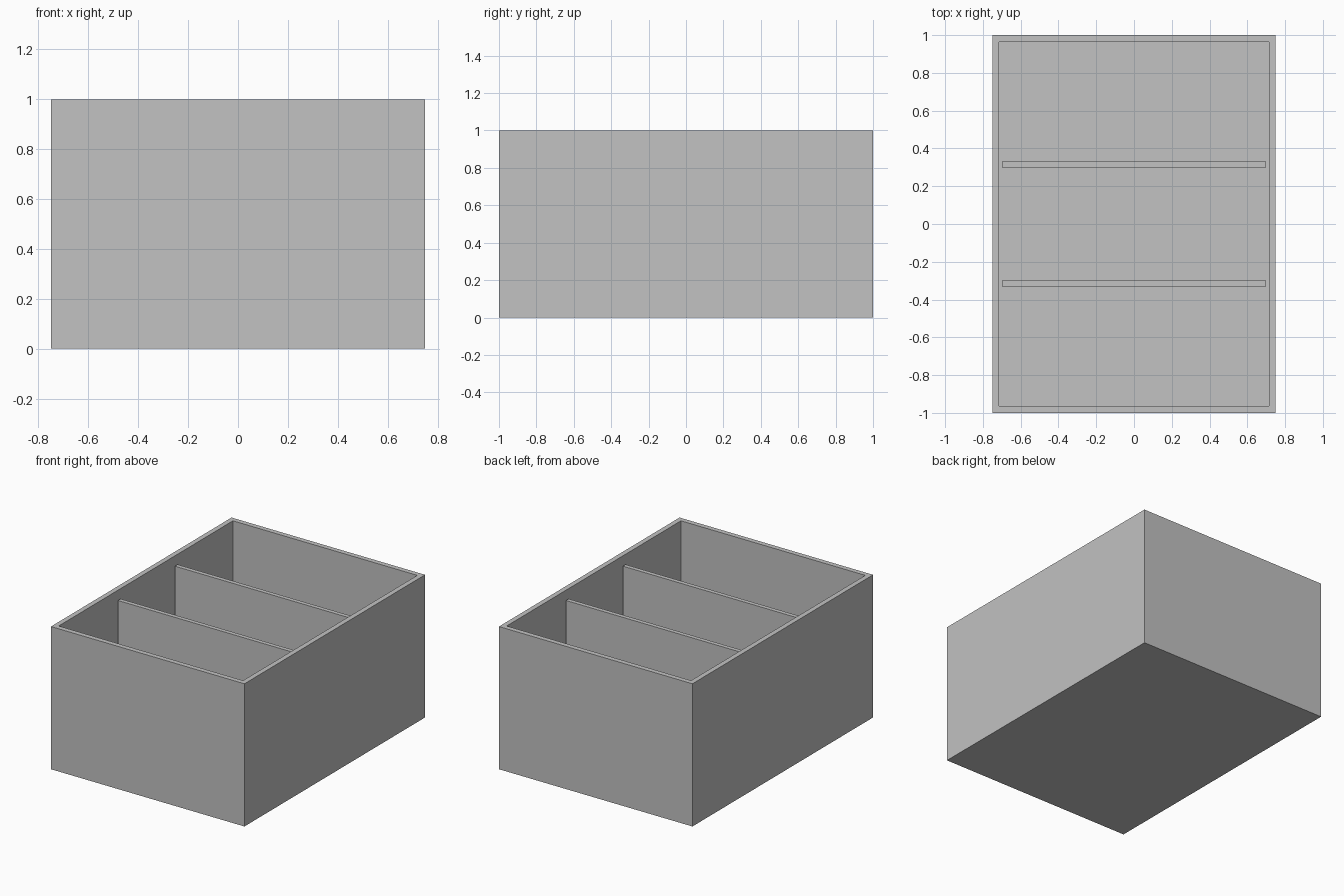
import bpy
import bmesh

WIDTH, LENGTH, HEIGHT = 1.5, 2.0, 1.0
WALL = 0.05
FLOOR = 0.05
DIVIDER = 0.03
DIVIDER_TOP = 0.94

cube = bpy.data.objects.get("Cube")
if cube:
    bpy.data.objects.remove(cube, do_unlink=True)

# Single plain grey
grey = bpy.data.materials.new("plain grey")
grey.use_nodes = True
colour = (0.54, 0.54, 0.54, 1)
grey.diffuse_color = colour
grey.node_tree.nodes["Principled BSDF"].inputs["Base Color"].default_value = colour


def add_box(bm, size, centre):
    verts = bmesh.ops.create_cube(bm, size=1)["verts"]
    bmesh.ops.scale(bm, vec=size, verts=verts)
    bmesh.ops.translate(bm, vec=centre, verts=verts)


def add_object(name, bm):
    bm.normal_update()
    mesh = bpy.data.meshes.new(name)
    bm.to_mesh(mesh)
    bm.free()
    mesh.materials.append(grey)
    obj = bpy.data.objects.new(name, mesh)
    bpy.context.collection.objects.link(obj)


# Open tray: inset the top of a block and sink it down to the floor
bm = bmesh.new()
add_box(bm, (WIDTH, LENGTH, HEIGHT), (0, 0, HEIGHT / 2))
bm.normal_update()
top = max(bm.faces, key=lambda f: f.calc_center_median().z)
bmesh.ops.inset_region(bm, faces=[top], thickness=WALL)
bm.normal_update()
well = bmesh.ops.extrude_discrete_faces(bm, faces=[top])["faces"][0]
bmesh.ops.translate(bm, vec=(0, 0, FLOOR - HEIGHT), verts=well.verts)
add_object("box_shell", bm)

# Two thin dividers splitting the tray into three equal bays
for name, side in (("front_divider", -1), ("back_divider", 1)):
    bm = bmesh.new()
    add_box(bm, (WIDTH - 2 * WALL, DIVIDER, DIVIDER_TOP - FLOOR),
            (0, side * 0.315, (DIVIDER_TOP + FLOOR) / 2))
    add_object(name, bm)
